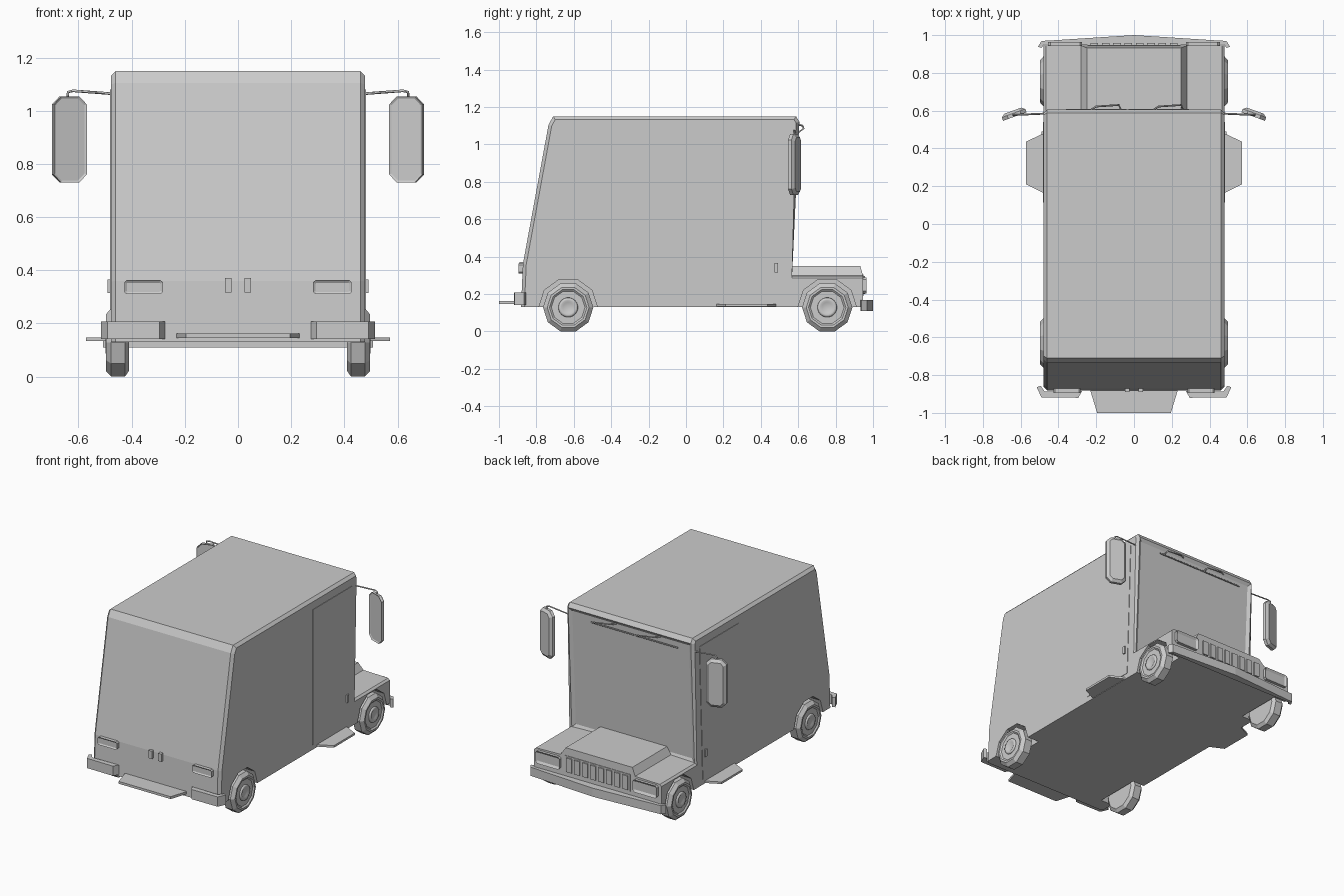
import bpy, bmesh, math
from mathutils import Vector, Matrix

if "Cube" in bpy.data.objects:
    bpy.data.objects.remove(bpy.data.objects["Cube"])


def make(name, bm):
    bmesh.ops.recalc_face_normals(bm, faces=bm.faces[:])
    me = bpy.data.meshes.new(name)
    bm.to_mesh(me)
    bm.free()
    ob = bpy.data.objects.new(name, me)
    bpy.context.collection.objects.link(ob)
    return ob


def edit(ob, fn):
    bm = bmesh.new()
    bm.from_mesh(ob.data)
    fn(bm)
    bm.to_mesh(ob.data)
    bm.free()
    return ob


def prism(name, pts, axis, a, b):
    """Extrude an outline along an axis: x takes (y,z), y takes (x,z), z takes (x,y)."""
    put = {'x': lambda p, t: (t, p[0], p[1]), 'y': lambda p, t: (p[0], t, p[1]),
           'z': lambda p, t: (p[0], p[1], t)}[axis]
    bm = bmesh.new()
    lo = [bm.verts.new(put(p, a)) for p in pts]
    hi = [bm.verts.new(put(p, b)) for p in pts]
    bm.faces.new(lo)
    bm.faces.new(hi)
    for i in range(len(pts)):
        j = (i + 1) % len(pts)
        bm.faces.new((lo[i], lo[j], hi[j], hi[i]))
    return make(name, bm)


def rect(x0, x1, z0, z1, c=0.0):
    """Rectangle outline, optionally with cut corners."""
    if not c:
        return [(x0, z0), (x1, z0), (x1, z1), (x0, z1)]
    return [(x0 + c, z0), (x1 - c, z0), (x1, z0 + c), (x1, z1 - c),
            (x1 - c, z1), (x0 + c, z1), (x0, z1 - c), (x0, z0 + c)]


def inset(ob, direction, width, push):
    """Inset the large face pointing one way and push it in (or out)."""
    d = Vector(direction)

    def fn(bm):
        bm.normal_update()
        f = max((f for f in bm.faces if f.normal.dot(d) > 0.9), key=lambda f: f.calc_area())
        n = f.normal.copy()
        bmesh.ops.inset_region(bm, faces=[f], thickness=width, use_even_offset=True)
        bmesh.ops.translate(bm, verts=f.verts[:], vec=n * push)
    return edit(ob, fn)


def lathe(name, rings, n, y, z, side):
    """Revolve (x, radius) rings about a sideways axle."""
    bm = bmesh.new()
    loops = []
    for x, r in rings:
        angs = [2 * math.pi * (i + 0.5) / n - math.pi / 2 for i in range(n)]
        loops.append([bm.verts.new((side * x, y + r * math.cos(t), z + r * math.sin(t))) for t in angs])
    for l0, l1 in zip(loops, loops[1:]):
        for i in range(n):
            j = (i + 1) % n
            bm.faces.new((l0[i], l0[j], l1[j], l1[i]))
    bm.faces.new(loops[0])
    bm.faces.new(loops[-1])
    return make(name, bm)


def rod(name, pts, r):
    cu = bpy.data.curves.new(name, 'CURVE')
    cu.dimensions = '3D'
    cu.bevel_depth = r
    cu.bevel_resolution = 0
    cu.use_fill_caps = True
    sp = cu.splines.new('POLY')
    sp.points.add(len(pts) - 1)
    for p, co in zip(sp.points, pts):
        p.co = (*co, 1)
    ob = bpy.data.objects.new(name, cu)
    bpy.context.collection.objects.link(ob)


def cut_wells(ob, y):
    for s in (-1, 1):
        cutter = lathe("well_cutter", [(0.39, 0.157), (0.6, 0.157)], 10, y, 0.128, s)
        m = ob.modifiers.new("well", 'BOOLEAN')
        m.object, m.operation, m.solver = cutter, 'DIFFERENCE', 'EXACT'
        bpy.context.view_layer.objects.active = ob
        bpy.ops.object.modifier_apply(modifier=m.name)
        bpy.data.objects.remove(cutter)


REAR, FRONT, W = -0.63, 0.755, 0.478

# cargo body with chamfered side edges and recessed windscreen
body = prism("cargo_body", [(-0.882, 0.13), (0.565, 0.13), (0.567, 0.295), (0.606, 1.12),
                            (0.588, 1.15), (-0.71, 1.15), (-0.735, 1.105), (-0.872, 0.36)], 'x', -W, W)


def chamfer(bm):
    es = [e for e in bm.edges if abs(e.verts[0].co.x - e.verts[1].co.x) < 1e-4
          and max(v.co.z for v in e.verts) > 0.3]
    bmesh.ops.bevel(bm, geom=es, offset=0.018, segments=1, affect='EDGES')


edit(body, chamfer)
inset(body, (0, 1, 0), 0.022, -0.012)
cut_wells(body, REAR)

# hood with raised centre
hood = prism("hood", [(-W, 0.13), (W, 0.13), (W, 0.285), (0.465, 0.297), (0.28, 0.302), (0.25, 0.35),
                      (-0.25, 0.35), (-0.28, 0.302), (-0.465, 0.297), (-W, 0.285)], 'y', 0.56, 0.945)


def slope_nose(bm):
    for v in bm.verts:
        if v.co.y > 0.9 and v.co.z > 0.34:
            v.co.y = 0.932


edit(hood, slope_nose)
cut_wells(hood, FRONT)

# grille surround and bars
g = prism("grille", rect(-0.245, 0.245, 0.19, 0.305), 'y', 0.93, 0.948)
for i in range(8):
    x = -0.21 + i * 0.06
    prism("grille_bar", rect(x - 0.02, x + 0.02, 0.2, 0.295), 'y', 0.94, 0.957)

# front bumper, bowed and wrapped round the corners
half = [(0.42, 0.973), (0.49, 0.969), (0.508, 0.938), (0.49, 0.932), (0.477, 0.95), (0.40, 0.948)]
prism("front_bumper", [(0, 1.0)] + half + [(-x, y) for x, y in reversed(half)], 'z', 0.11, 0.168)

# rear step
prism("rear_step", [(-0.235, -0.87), (0.235, -0.87), (0.195, -1.0), (-0.195, -1.0)], 'z', 0.146, 0.162)

# wipers
for x in (0.13, -0.2):
    rod("wiper_blade", [(x - 0.16, 0.604, 1.065), (x + 0.16, 0.604, 1.065)], 0.005)
    rod("wiper_arm", [(x - 0.03, 0.603, 1.105), (x, 0.622, 1.1), (x + 0.12, 0.63, 1.085),
                      (x + 0.13, 0.606, 1.067)], 0.005)

for s in (-1, 1):
    # wheels
    for y in (REAR, FRONT):
        lathe("tyre", [(0.41, 0.112), (0.425, 0.1345), (0.477, 0.1345), (0.497, 0.112), (0.497, 0.1),
                       (0.489, 0.09), (0.489, 0.03)], 10, y, 0.128, s)
        hub = lathe("hub_cap", [(0.485, 0.054), (0.496, 0.05), (0.498, 0.038), (0.492, 0.028)], 20, y, 0.128, s)
        hub.data.shade_smooth()

    # headlights and tail lights
    inset(prism("headlight", rect(s * 0.365 - 0.09, s * 0.365 + 0.09, 0.203, 0.288, 0.012), 'y', 0.93, 0.964),
          (0, 1, 0), 0.015, -0.01)
    inset(prism("tail_light", rect(s * 0.355 - 0.072, s * 0.355 + 0.072, 0.31, 0.362, 0.008), 'y', -0.895, -0.86),
          (0, -1, 0), 0.009, -0.006)

    # rear door handles
    prism("rear_handle", rect(s * 0.036 - 0.012, s * 0.036 + 0.012, 0.317, 0.37), 'y', -0.89, -0.86)

    # rear corner bumpers
    prism("rear_bumper", [(s * x, y) for x, y in ((0.275, -0.885), (0.295, -0.92), (0.49, -0.918),
          (0.515, -0.865), (0.495, -0.856), (0.472, -0.888))], 'z', 0.142, 0.208)

    # side steps
    prism("side_step", [(s * 0.45, 0.15), (s * 0.572, 0.21), (s * 0.572, 0.435), (s * 0.45, 0.495)],
          'z', 0.133, 0.147)

    # cab doors and handles
    door = [(0.115, 0.165), (0.505, 0.165), (0.54, 1.08), (0.115, 1.08)]
    prism("cab_door", door, 'x', s * 0.46, s * (W + 0.003))
    prism("door_handle", rect(0.472, 0.491, 0.315, 0.366), 'x', s * 0.47, s * 0.49)

    # wing mirror: chamfered shell, recessed glass facing the rear
    m = prism("wing_mirror", rect(-0.066, 0.066, -0.162, 0.162, 0.03), 'y', -0.012, 0.007)
    inset(m, (0, -1, 0), 0.008, -0.005)
    inset(m, (0, 1, 0), 0.018, 0.014)
    m.data.transform(Matrix.Translation((s * 0.635, 0.58, 0.892)) @ Matrix.Rotation(-s * math.radians(20), 4, 'Z'))
    rod("mirror_arm", [(s * 0.46, 0.585, 1.063), (s * 0.62, 0.578, 1.075),
                       (s * 0.64, 0.578, 1.07), (s * 0.64, 0.58, 1.04)], 0.005)
